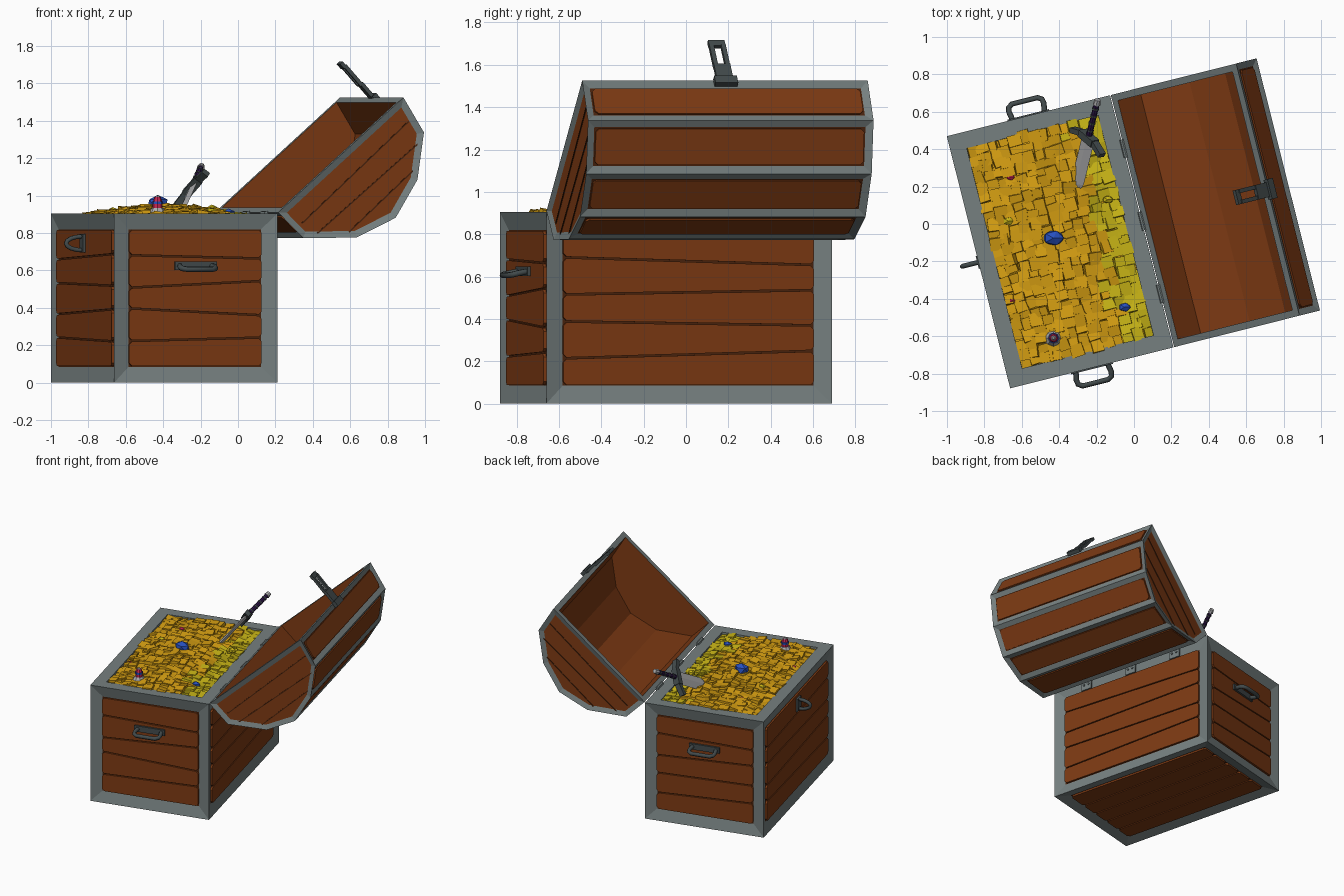
import bpy, bmesh, math, random
from mathutils import Matrix, Vector, Euler

if "Cube" in bpy.data.objects:
    bpy.data.objects.remove(bpy.data.objects["Cube"])

random.seed(4)
COLOURS = {
    "wood": (.205, .042, .0065), "dark_wood": (.07, .017, .004),
    "grey_iron": (.18, .215, .215), "dark_iron": (.055, .07, .072),
    "gold": (.66, .34, .006), "yellow_gold": (.58, .46, .008),
    "sapphire": (.02, .08, .52), "ruby": (.58, .02, .09),
    "silver": (.42, .42, .43), "purple_leather": (.025, .007, .06)}
MATS = {}
for key, c in COLOURS.items():
    MATS[key] = bpy.data.materials.new(key)
    MATS[key].diffuse_color = (*c, 1)

# Chest frame (x = front to back, y = along the length) and tilted lid frame
BODY = Matrix.Translation((-.395, -.095, 0)) @ Matrix.Rotation(math.radians(14.1), 4, 'Z')
TILT = math.radians(41.7)
cs, sn = math.cos(TILT), math.sin(TILT)
LID = BODY @ Matrix(((cs, 0, sn, .454), (0, -1, 0, 0), (sn, 0, -cs, .91), (0, 0, 0, 1)))
HU, HV, H, EDGE = .45, .695, .905, .085


def finish(name, bm, mats, matrix=BODY, normals=True):
    if normals:
        bmesh.ops.recalc_face_normals(bm, faces=bm.faces)
    me = bpy.data.meshes.new(name)
    bm.to_mesh(me)
    bm.free()
    for m in mats:
        me.materials.append(MATS[m])
    ob = bpy.data.objects.new(name, me)
    ob.matrix_world = matrix
    bpy.context.collection.objects.link(ob)
    return ob


def box(bm, centre, size, rot=(0, 0, 0), mat=0):
    m = Matrix.Translation(centre) @ Euler(rot).to_matrix().to_4x4() @ Matrix.Diagonal((*size, 1))
    vs = bmesh.ops.create_cube(bm, size=1, matrix=m)["verts"]
    for f in {f for v in vs for f in v.link_faces}:
        f.material_index = mat


def cone(bm, z0, z1, r0, r1, mat=0, sides=8):
    vs = bmesh.ops.create_cone(bm, cap_ends=True, segments=sides, radius1=r0, radius2=r1,
                               depth=z1 - z0, matrix=Matrix.Translation((0, 0, (z0 + z1) / 2)))["verts"]
    for f in {f for v in vs for f in v.link_faces}:
        f.material_index = mat


def frame(origin, x, y):
    x, y = Vector(x).normalized(), Vector(y).normalized()
    m = Matrix((x, y, x.cross(y))).transposed().to_4x4()
    m.translation = origin
    return m


def board(bm, fr, half, low, high, thick, c=.016):
    """Plank with clipped corners; low and high give the edge at left and right."""
    pts = [(-half + c, low[0]), (half - c, low[1]), (half, low[1] + c), (half, high[1] - c),
           (half - c, high[1]), (-half + c, high[0]), (-half, high[0] - c), (-half, low[0] + c)]
    a = [bm.verts.new(fr @ Vector((x, y, -.004))) for x, y in pts]
    b = [bm.verts.new(fr @ Vector((x, y, thick))) for x, y in pts]
    bm.faces.new(b)
    bm.faces.new(a[::-1])
    for i in range(8):
        j = (i + 1) % 8
        bm.faces.new((a[i], a[j], b[j], b[i]))


def tube(name, pts, r, mat):
    cu = bpy.data.curves.new(name, 'CURVE')
    cu.dimensions, cu.bevel_depth, cu.bevel_resolution = '3D', r, 1
    cu.use_fill_caps = True
    sp = cu.splines.new('POLY')
    sp.points.add(len(pts) - 1)
    for p, q in zip(sp.points, pts):
        p.co = (*q, 1)
    cu.materials.append(MATS[mat])
    ob = bpy.data.objects.new(name, cu)
    ob.matrix_world = BODY
    bpy.context.collection.objects.link(ob)


# Chest body: iron frame sloping into recessed panels, shallow well on top
bm = bmesh.new()
box(bm, (0, 0, H / 2), (2 * HU, 2 * HV, H))
bm.faces.ensure_lookup_table()
bm.normal_update()
top = [f for f in bm.faces if f.normal.z > .9]
panels = [f for f in bm.faces if f.normal.z < .9]
bmesh.ops.inset_individual(bm, faces=panels, thickness=EDGE, depth=-.022, use_even_offset=True)
for f in panels:
    f.material_index = 1
bmesh.ops.inset_individual(bm, faces=top, thickness=EDGE + .003, depth=0, use_even_offset=True)
bmesh.ops.inset_individual(bm, faces=top, thickness=.001, depth=-.06, use_even_offset=True)
finish("chest_frame", bm, ["grey_iron", "dark_wood"])

# Planks on the four sides and the bottom
bm = bmesh.new()
D = .022
sides = [((-HU + D, 0, H / 2), (0, -1, 0), (0, 0, 1), HV, H / 2),
         ((HU - D, 0, H / 2), (0, 1, 0), (0, 0, 1), HV, H / 2),
         ((0, -HV + D, H / 2), (1, 0, 0), (0, 0, 1), HU, H / 2),
         ((0, HV - D, H / 2), (-1, 0, 0), (0, 0, 1), HU, H / 2),
         ((0, 0, D), (0, 1, 0), (1, 0, 0), HV, HU)]
for o, x, y, hl, hw in sides:
    hl, hw = hl - EDGE, hw - EDGE
    cuts = [(-hw, -hw)]
    for i in range(1, 5):
        mid, s = -hw + 2 * hw * i / 5, random.choice((-1, 1)) * random.uniform(.006, .02)
        cuts.append((mid - s, mid + s))
    cuts.append((hw, hw))
    for lo, hi in zip(cuts, cuts[1:]):
        board(bm, frame(o, x, y), hl, [v + .004 for v in lo], [v - .004 for v in hi], .014)
finish("chest_planks", bm, ["wood"])

# Lid shell: six-sided arch with hollow wooden inside
prof = [(0, 0), (.012, .195), (.235, .388), (.465, .452), (.69, .38), (.885, .215), (.925, 0)]
inner = [(.4625 + (s - .4625) * .915, t * .91) for s, t in prof]
bm = bmesh.new()


def ring(points, v):
    return [bm.verts.new((s, v, t)) for s, t in points]


oa, ob_, ia, ib = ring(prof, -HV), ring(prof, HV), ring(inner, -HV + .038), ring(inner, HV - .038)
outer = [bm.faces.new(oa), bm.faces.new(ob_[::-1])]
wood = [bm.faces.new(ia[::-1]), bm.faces.new(ib)]
for i in range(6):
    outer.append(bm.faces.new((oa[i], ob_[i], ob_[i + 1], oa[i + 1])))
    wood.append(bm.faces.new((ia[i], ia[i + 1], ib[i + 1], ib[i])))
ro, ri = (oa[0], oa[-1], ob_[-1], ob_[0]), (ia[0], ia[-1], ib[-1], ib[0])
for i in range(4):
    j = (i + 1) % 4
    bm.faces.new((ro[i], ro[j], ri[j], ri[i]))
for f in wood:
    f.material_index = 1
bmesh.ops.recalc_face_normals(bm, faces=bm.faces)
bmesh.ops.inset_individual(bm, faces=outer, thickness=.035, depth=-.013, use_even_offset=True)
for i, f in enumerate(outer):
    f.material_index = 1 if i < 2 else 2
finish("lid_shell", bm, ["grey_iron", "wood", "dark_wood"], LID)

# Lid planks, one on each arch panel
bm = bmesh.new()
for (s0, t0), (s1, t1) in zip(prof, prof[1:]):
    d = Vector((s1 - s0, 0, t1 - t0))
    out = Vector((-d.z, 0, d.x)).normalized()
    o = Vector(((s0 + s1) / 2, 0, (t0 + t1) / 2)) - out * .013
    hw = d.length / 2 - .041
    board(bm, frame(o, (0, -1, 0), d), HV - .042, (-hw, -hw), (hw, hw), .009)
finish("lid_planks", bm, ["wood"], LID)

# Dark seams across the lid ends
bm = bmesh.new()
for v in (-HV + .012, HV - .012):
    for t, half, tilt in ((.125, .4, .02), (.235, .375, -.015), (.335, .24, .02)):
        box(bm, (.4625, v, t), (2 * half, .006, .007), (0, tilt, 0))
finish("lid_end_seams", bm, ["dark_wood"], LID)

# Hasp on the lid front, with a slot
bm = bmesh.new()
box(bm, (.935, 0, .012), (.028, .11, .045))
box(bm, (.926, 0, -.05), (.02, .08, .10))
box(bm, (.916, 0, -.238), (.02, .08, .035))
for sgn in (-1, 1):
    box(bm, (.921, sgn * .029, -.16), (.02, .022, .14))
finish("lid_hasp", bm, ["dark_iron"], LID)

# Lock staple on the front
bm = bmesh.new()
box(bm, (-HU + .004, 0, .745), (.022, .07, .10))
finish("staple_plate", bm, ["dark_iron"])
arc = [(-HU - .09 * math.cos(a), 0, .745 + .037 * math.sin(a))
       for a in [math.pi * k / 8 - math.pi / 2 for k in range(9)]]
tube("lock_staple", arc, .013, "dark_iron")

# Carrying handles on both ends
for name, sg in (("front", -1), ("rear", 1)):
    bm = bmesh.new()
    box(bm, (0, sg * (HV - .004), .625), (.23, .022, .045))
    finish(name + "_handle_plate", bm, ["dark_iron"])
    half = [(.088, .0, .625), (.096, .045, .617), (.092, .068, .611), (.07, .082, .607)]
    pts = [(-u, sg * (HV + v), z) for u, v, z in half] + [(u, sg * (HV + v), z) for u, v, z in half[::-1]]
    tube(name + "_handle", pts, .015, "dark_iron")

# Hinges along the back edge
bm = bmesh.new()
for v in (-.4, 0, .4):
    box(bm, (HU + .004, v, .85), (.012, .09, .08))
    for dv in (-.02, .02):
        box(bm, (HU + .012, v + dv, .85), (.012, .015, .015), (.7, 0, 0))
    m = Matrix.Translation((HU + .004, v, H)) @ Matrix.Rotation(math.pi / 2, 4, 'X')
    bmesh.ops.create_cone(bm, cap_ends=True, segments=8, radius1=.014, radius2=.014, depth=.1, matrix=m)
finish("hinges", bm, ["grey_iron"])


# Heap of gold: a bed covered with tilted pieces
def heap(u, v):
    return .876 + .058 * max(0, math.cos(u * 3.9)) * max(0, math.cos(v * 2.3)) ** .7


bm = bmesh.new()
box(bm, (0, 0, .85), (.722, 1.21, .05))
NU, NV = 13, 24
for i in range(NU):
    for j in range(NV):
        u = -.335 + .67 * i / (NU - 1) + random.uniform(-.01, .01)
        v = -.585 + 1.17 * j / (NV - 1) + random.uniform(-.01, .01)
        slope = (heap(u + .01, v) - heap(u - .01, v)) / .02
        rot = (random.uniform(-.2, .2), -slope + random.uniform(-.25, .25), random.uniform(-.12, .12))
        box(bm, (u, v, heap(u, v) - .01 + random.uniform(-.008, .012)),
            (random.uniform(.055, .075), random.uniform(.05, .075), .04), rot,
            int(u + random.uniform(-.06, .06) > .21))
finish("gold_heap", bm, ["gold", "yellow_gold"])

# Loose gems (world positions)
gems = [("large_sapphire", -.43, -.075, .96, .055, "sapphire"), ("small_sapphire", -.05, -.445, .905, .032, "sapphire"),
        ("ruby_one", -.66, .25, .91, .022, "ruby"), ("ruby_two", -.65, -.41, .905, .016, "ruby"),
        ("nugget_one", -.67, .015, .915, .03, "yellow_gold"), ("nugget_two", -.14, .13, .93, .028, "yellow_gold")]
for name, x, y, z, r, mat in gems:
    bm = bmesh.new()
    bmesh.ops.create_icosphere(bm, subdivisions=1, radius=1,
                               matrix=Matrix.Translation((x, y, z)) @ Matrix.Diagonal((r * 1.1, r * .8, r * .8, 1)))
    finish(name, bm, [mat], Matrix())

# Jewelled goblet stuck in the gold
bm = bmesh.new()
cone(bm, .88, .935, .066, .03, 0)
cone(bm, .93, .955, .026, .026, 1)
cone(bm, .955, .97, .029, .029, 2)
cone(bm, .97, .992, .024, .018, 1)
cone(bm, .992, 1.002, .014, .006, 0)
finish("jewelled_goblet", bm, ["silver", "ruby", "sapphire"], Matrix.Translation((-.43, -.61, 0)))

# Sword: local z runs from the guard to the pommel, local x along the guard
axis = Vector((.055, .225, .125)).normalized()
gx = Vector((.16, -.19, .17))
gx = (gx - axis * gx.dot(axis)).normalized()
S = frame((-.245, .455, 1.045), gx, axis.cross(gx))
bm = bmesh.new()
outline = [(-.052, 0), (.052, 0), (.052, -.26), (0, -.36), (-.052, -.26)]
for sgn in (-1, 1):
    ridge = [bm.verts.new((0, sgn * .012, z)) for z in (0, -.28)]
    e = [bm.verts.new((x, 0, z)) for x, z in outline]
    for q in ((e[0], ridge[0], ridge[1], e[4]), (e[1], e[2], ridge[1], ridge[0]),
              (e[2], e[3], ridge[1]), (e[4], ridge[1], e[3])):
        bm.faces.new(q if sgn < 0 else q[::-1])
bmesh.ops.remove_doubles(bm, verts=bm.verts, dist=.0001)
finish("sword_blade", bm, ["silver"], S)
bm = bmesh.new()
box(bm, (0, 0, .005), (.12, .05, .04))
for sgn in (-1, 1):
    box(bm, (sgn * .095, 0, -.008), (.09, .04, .03), (0, sgn * .35, 0))
finish("sword_guard", bm, ["dark_iron"], S)
bm = bmesh.new()
cone(bm, .02, .22, .017, .015, 0)
for k in range(4):
    cone(bm, .05 + k * .045, .06 + k * .045, .019, .019, 1)
cone(bm, .215, .245, .021, .016, 2)
finish("sword_grip", bm, ["purple_leather", "dark_iron", "silver"], S)

for m in bpy.data.materials:
    if m.users and not m.is_grease_pencil:
        m.use_nodes = True
        m.node_tree.nodes["Principled BSDF"].inputs["Base Color"].default_value = m.diffuse_color
